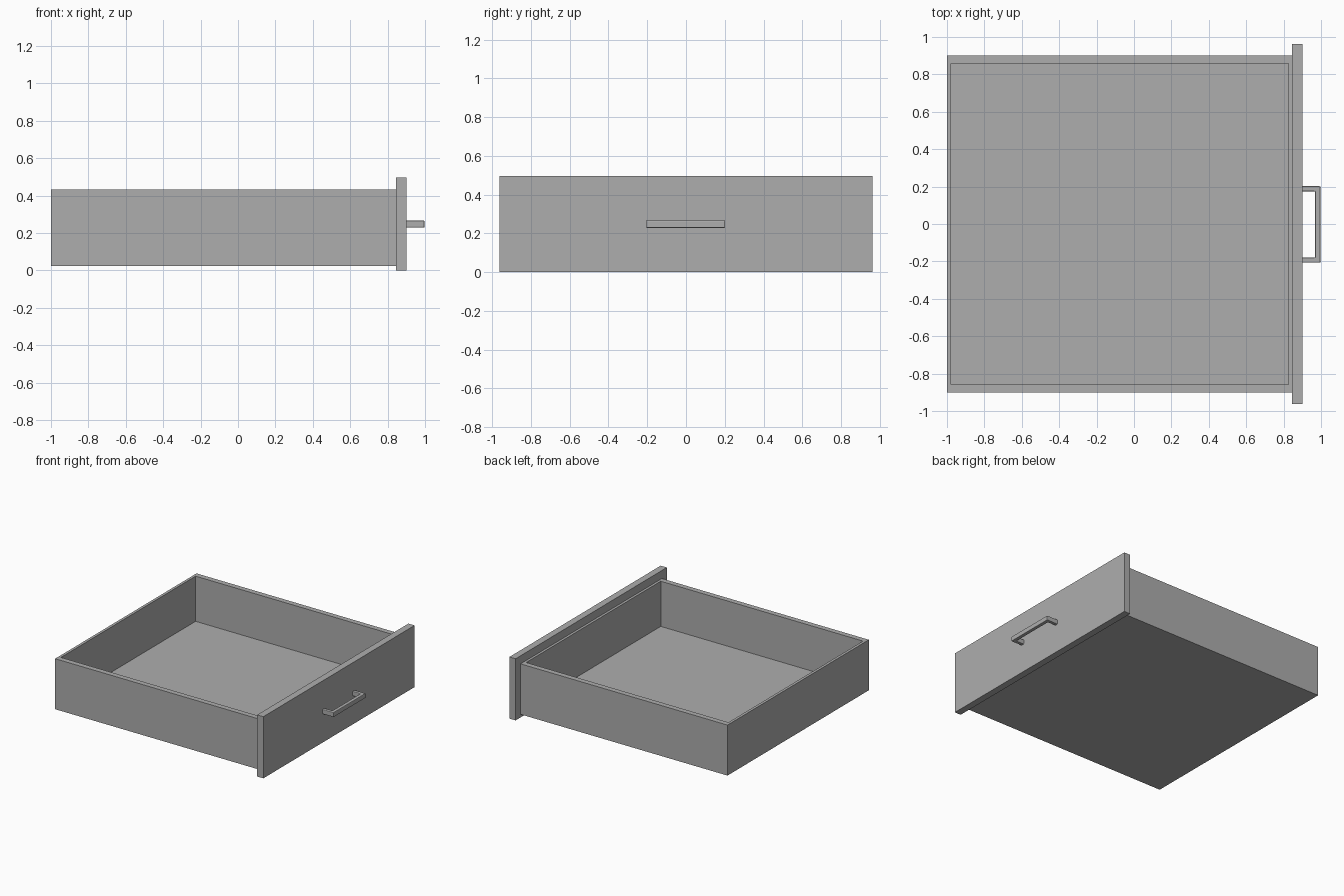
import bpy
import bmesh
from mathutils import Vector

if "Cube" in bpy.data.objects:
    bpy.data.objects.remove(bpy.data.objects["Cube"], do_unlink=True)

grey = bpy.data.materials.new("plain grey")
grey.use_nodes = True
colour = (0.42, 0.42, 0.42, 1)
grey.diffuse_color = colour
grey.node_tree.nodes["Principled BSDF"].inputs["Base Color"].default_value = colour


def finish(name, bm):
    bmesh.ops.recalc_face_normals(bm, faces=bm.faces)
    mesh = bpy.data.meshes.new(name)
    bm.to_mesh(mesh)
    bm.free()
    mesh.materials.append(grey)
    obj = bpy.data.objects.new(name, mesh)
    bpy.context.collection.objects.link(obj)
    return obj


def block(bm, low, high):
    low, high = Vector(low), Vector(high)
    verts = bmesh.ops.create_cube(bm, size=1)["verts"]
    for v in verts:
        v.co = (low + high) / 2 + v.co * (high - low)
    return verts


# Open tray: a block whose top is inset to the wall thickness and sunk to the floor
bm = bmesh.new()
block(bm, (-1, -0.9, 0.025), (0.845, 0.9, 0.432))
top = max(bm.faces, key=lambda f: f.calc_center_median().z)
bmesh.ops.inset_individual(bm, faces=[top], thickness=0.02)
rim = list(top.verts)
floor = bmesh.ops.extrude_discrete_faces(bm, faces=[top])["faces"][0]
for v in rim + list(floor.verts):
    v.co.x = 0.825 if v.co.x > 0 else -0.978
    v.co.y = 0.857 if v.co.y > 0 else -0.857
for v in floor.verts:
    v.co.z = 0.068
finish("drawer_tray", bm)

# Overhanging front panel
bm = bmesh.new()
block(bm, (0.845, -0.963, 0), (0.9, 0.963, 0.497))
finish("front_panel", bm)

# Bracket handle: a U profile extruded upwards, with softened edges
bm = bmesh.new()
outline = [(0.895, -0.207), (0.997, -0.207), (0.997, 0.202), (0.895, 0.202),
           (0.895, 0.175), (0.968, 0.175), (0.968, -0.18), (0.895, -0.18)]
base = bm.faces.new([bm.verts.new((x, y, 0.229)) for x, y in outline])
raised = bmesh.ops.extrude_face_region(bm, geom=[base])["geom"]
for v in raised:
    if isinstance(v, bmesh.types.BMVert):
        v.co.z = 0.267
handle = finish("pull_handle", bm)
bevel = handle.modifiers.new("soft edges", "BEVEL")
bevel.width = 0.005
bevel.segments = 2
